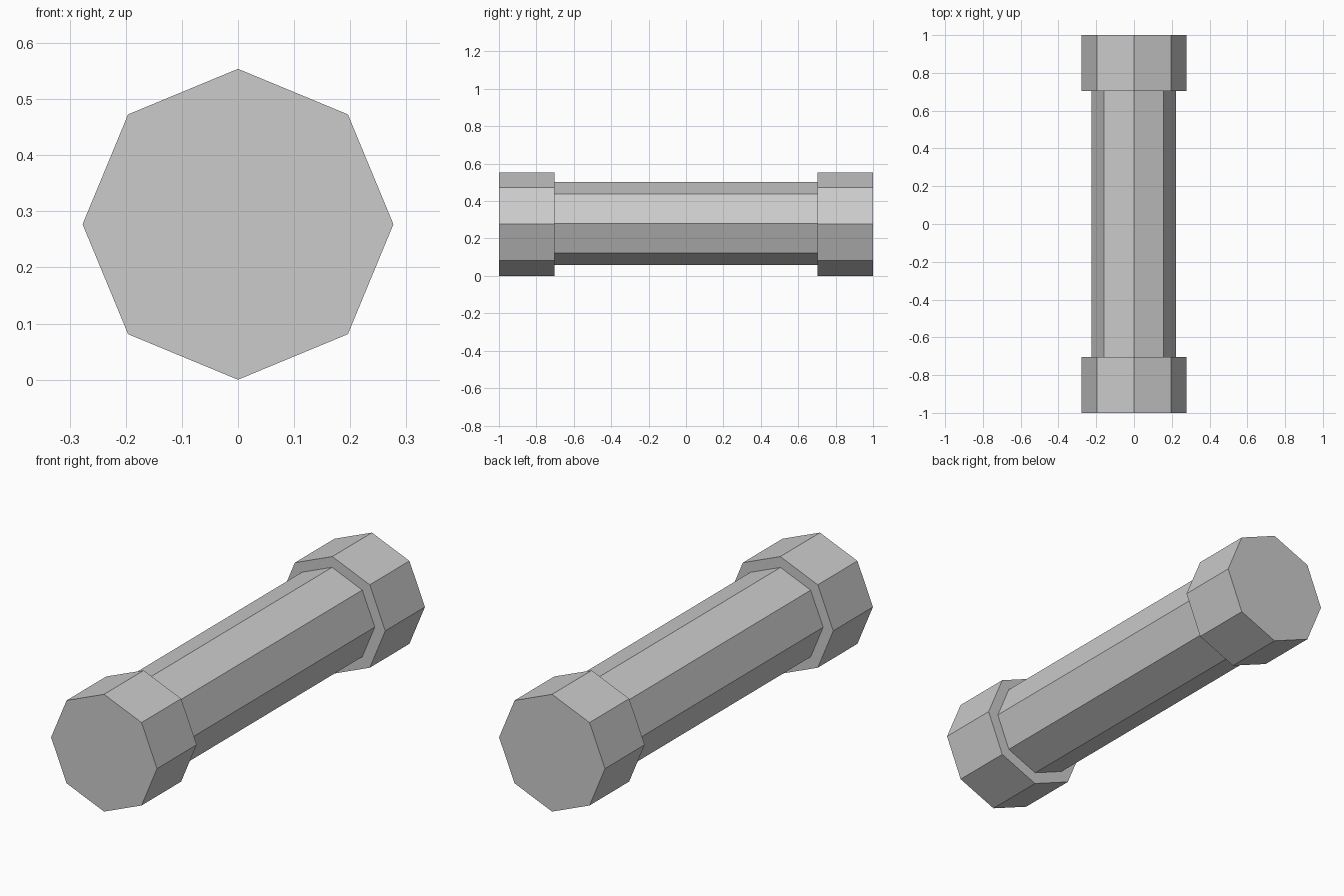
import bpy, bmesh
from math import cos, sin, tau

if "Cube" in bpy.data.objects:
    bpy.data.objects.remove(bpy.data.objects["Cube"])

SIDES = 8
HEAD_R, BAR_R = 0.277, 0.223
HALF, STEP = 1.0, 0.704

# Stepped profile along y: (y, radius, x offset, centre height)
profile = [
    (-HALF, HEAD_R, 0.0, HEAD_R),
    (-STEP, HEAD_R, 0.0, HEAD_R),
    (-STEP, BAR_R, -0.001, HEAD_R + 0.003),
    (STEP, BAR_R, -0.001, HEAD_R + 0.003),
    (STEP, HEAD_R, 0.0, HEAD_R),
    (HALF, HEAD_R, 0.0, HEAD_R),
]

bm = bmesh.new()

# One octagonal ring per profile point
rings = [[bm.verts.new((cx + r * cos(tau * i / SIDES), y, cz + r * sin(tau * i / SIDES)))
          for i in range(SIDES)] for y, r, cx, cz in profile]

# Side walls and step shoulders
for a, b in zip(rings, rings[1:]):
    for i in range(SIDES):
        j = (i + 1) % SIDES
        bm.faces.new((a[i], a[j], b[j], b[i]))

# Flat end caps
bm.faces.new(rings[0])
bm.faces.new(rings[-1])
bmesh.ops.recalc_face_normals(bm, faces=bm.faces)

# Octagonal bar with a wider head at each end
mesh = bpy.data.meshes.new("bar_with_end_heads")
bm.to_mesh(mesh)
bm.free()
bpy.context.collection.objects.link(bpy.data.objects.new("bar_with_end_heads", mesh))
